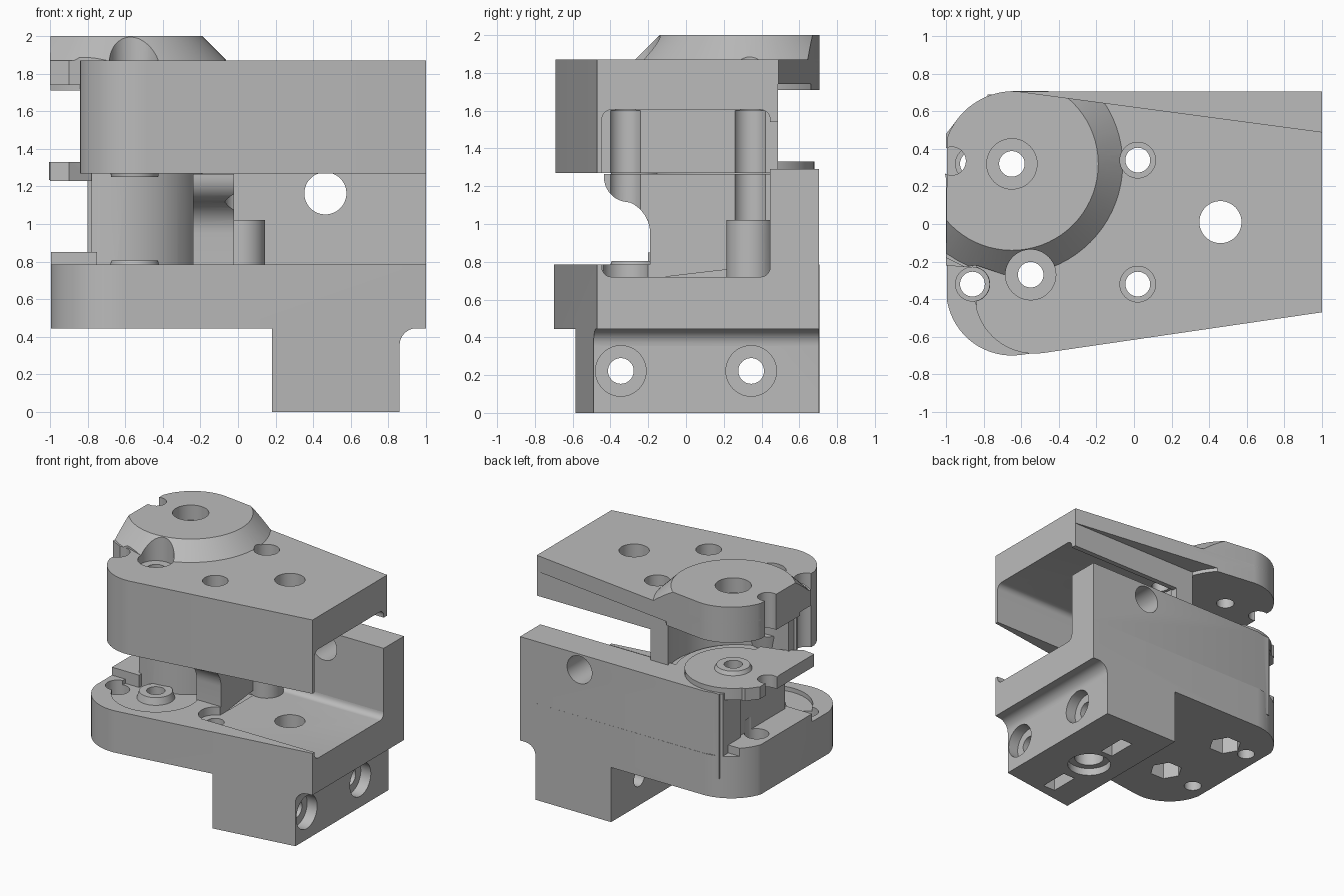
import bpy, bmesh, math
from math import cos, sin, radians

cube = bpy.data.objects.get("Cube")
if cube:
    bpy.data.objects.remove(cube)

grey = bpy.data.materials.new("plain grey")
grey.use_nodes = True
GREY = (0.5, 0.5, 0.5, 1)
grey.diffuse_color = GREY
grey.node_tree.nodes["Principled BSDF"].inputs["Base Color"].default_value = GREY


# Helpers
def arc(cx, cy, r, a0, a1, n=16):
    angles = [radians(a0 + (a1 - a0) * i / n) for i in range(n + 1)]
    return [(cx + r * cos(a), cy + r * sin(a)) for a in angles]


def prism(pts, lo, hi, axis="z", scale=1.0, centre=(0, 0)):
    """Extrude a 2D profile along an axis, optionally scaling the far end."""
    place = {"x": lambda u, v, w: (w, u, v),
             "y": lambda u, v, w: (u, w, v),
             "z": lambda u, v, w: (u, v, w)}[axis]
    cu, cv = centre
    bm = bmesh.new()
    near = [bm.verts.new(place(u, v, lo)) for u, v in pts]
    far = [bm.verts.new(place(cu + (u - cu) * scale, cv + (v - cv) * scale, hi)) for u, v in pts]
    bm.faces.new(near)
    bm.faces.new(far)
    for i in range(len(pts)):
        j = (i + 1) % len(pts)
        bm.faces.new((near[i], near[j], far[j], far[i]))
    bmesh.ops.recalc_face_normals(bm, faces=bm.faces)
    mesh = bpy.data.meshes.new("part")
    bm.to_mesh(mesh)
    bm.free()
    mesh.materials.append(grey)
    ob = bpy.data.objects.new("part", mesh)
    bpy.context.collection.objects.link(ob)
    return ob


def cyl(u, v, r, lo, hi, axis="z", n=48):
    return prism(arc(u, v, r, 0, 360 - 360 / n, n - 1), lo, hi, axis)


def box(x0, x1, y0, y1, z0, z1):
    return prism([(x0, y0), (x1, y0), (x1, y1), (x0, y1)], z0, z1)


def combine(ob, op, *others):
    for other in others:
        mod = ob.modifiers.new("bool", "BOOLEAN")
        mod.operation, mod.solver, mod.object = op, "EXACT", other
        bpy.context.view_layer.update()
        graph = bpy.context.evaluated_depsgraph_get()
        mesh = bpy.data.meshes.new_from_object(ob.evaluated_get(graph))
        ob.modifiers.clear()
        ob.data = mesh
        bpy.data.objects.remove(other)
    return ob


def cut(ob, *others):
    return combine(ob, "DIFFERENCE", *others)


def add(ob, *others):
    return combine(ob, "UNION", *others)


def rounded(u0, u1, v0, v1, r):
    return (arc(u0 + r, v0 + r, r, 180, 270, 6) + arc(u1 - r, v0 + r, r, 270, 360, 6)
            + arc(u1 - r, v1 - r, r, 0, 90, 6) + arc(u0 + r, v1 - r, r, 90, 180, 6))


def nub(u, v, z0, z1):
    """Tapered bearing ring around a bolt axis."""
    return prism(arc(u, v, 0.155, 0, 352.5, 47), z0, z1, scale=0.8, centre=(u, v))


FRONT = (-0.55, -0.27)    # front bolt axis
REAR = (-0.65, 0.32)      # rear bolt axis
PILLARS = [(0.02, 0.34), (0.02, -0.32)]
FRONT_ARC = arc(-0.65, -0.35, 0.35, 190, 278)
REAR_ARC = arc(-0.64, 0.33, 0.377, 92, 160)


def base_outline():
    return FRONT_ARC + [(1, -0.47), (1, 0.705)] + REAR_ARC


def cavity(x0=-0.02):
    return prism(rounded(-0.445, 0.445, 0.72, 1.605, 0.05), x0, 1.1, "x")


# Lower body: floor plate and mounting foot
lower = prism(base_outline(), 0.445, 0.785)
foot_profile = ([(0.18, 0), (0.86, 0)] + arc(0.95, 0.355, 0.09, 180, 90, 8)
                + [(0.95, 0.5), (0.18, 0.5)])
foot = prism(foot_profile, -0.8, 0.8, "y")
combine(foot, "INTERSECT", prism(base_outline(), -0.1, 0.6))
add(lower, foot)
cut(lower, cavity(), cyl(*FRONT, 0.33, 0.75, 0.9))
add(lower, nub(*FRONT, 0.7, 0.805))

# Lower body: rear wall, gear pedestal and dividing wall
add(lower, prism([(-0.8, 0.445), (1, 0.445), (1, 0.705), (-0.66, 0.705), (-0.8, 0.67)], 0.6, 1.29))
pedestal = cyl(-0.65, 0.28, 0.46, 0.6, 1.29)
combine(pedestal, "INTERSECT", box(-0.78, 0, -0.5, 0.69, 0.5, 1.4))
add(lower, pedestal)
wall = [(0.5, 0.65), (0.5, 1.265), (-0.435, 1.265)] + \
       arc(-0.3, 1.25, 0.135, 180, 255, 8) + arc(-0.37, 0.95, 0.18, 65, 0, 8) + [(-0.19, 0.65)]
add(lower, prism(wall, -0.24, -0.02, "x"))

# Lower body: bearing shelf and side lip on the right-hand end
shelf = prism([(-1, -0.22), (-0.9, -0.23), (-0.78, -0.15), (-0.6, -0.1), (-0.6, 0.6),
               (-0.93, 0.57), (-1, 0.48)], 1.23, 1.33)
add(shelf, cyl(*REAR, 0.36, 1.235, 1.33))
cut(shelf, cyl(-0.97, 0.335, 0.075, 1, 1.5))
add(lower, shelf, nub(*REAR, 1.3, 1.36))
lip = box(-1.1, -0.75, -0.2, 0.6, 0.7, 0.85)
combine(lip, "INTERSECT", prism(base_outline(), 0.6, 1))
add(lower, lip)

# Lower body: bolt holes, nut pockets and slots
for x, y in PILLARS:
    cut(lower, cyl(x, y, 0.125, 0.72, 1.02), cyl(x, y, 0.09, 1.0, 1.5), cyl(x, y, 0.066, 0.3, 1.0))
for (x, y) in (FRONT, REAR):
    cut(lower, cyl(x, y, 0.068, 0.3, 1.5), cyl(x, y, 0.125, 0.4, 0.58, n=6))
for y in (-0.32, 0.32):
    cut(lower, cyl(-0.86, y, 0.066, 0.3, 0.8), cyl(-0.86, y, 0.09, 0.65, 0.95))
cut(lower, cyl(0.46, 0.01, 0.112, -0.1, 0.8), cyl(0.46, 0.01, 0.165, -0.1, 0.06),
    cyl(0.465, 1.163, 0.112, 0.3, 0.9, "y"))
for y in (-0.345, 0.345):
    cut(lower, cyl(y, 0.222, 0.068, 0, 1.1, "x"), cyl(y, 0.222, 0.134, 0.77, 1.1, "x"),
        box(0.41, 0.52, y - 0.12, y + 0.12, -0.1, 0.33))
lower.name = "lower_housing"

# Upper body: main block and slanted top plate
block_front = arc(-0.53, -0.37, 0.32, 195, 278)
upper = prism(block_front + [(1, -0.47), (1, 0.487), (-0.85, 0.487)], 1.27, 1.87)


def plate_outline():
    return [(-1, -0.18), (-0.9, -0.23), (-0.84, -0.22), (-0.6, -0.3), (1, -0.3), (1, 0.49),
            (-0.62, 0.706)] + REAR_ARC


add(upper, prism(plate_outline(), 1.74, 1.87))

# Upper body: tapered boss
boss = prism(arc(*REAR, 0.6, 0, 355, 71), 1.86, 2.0, scale=0.46 / 0.6, centre=REAR)
combine(boss, "INTERSECT", prism(plate_outline(), 1.8, 2.1))
under = cyl(*REAR, 0.5, 1.71, 1.8)
combine(under, "INTERSECT", prism(plate_outline(), 1.6, 1.9))
cut(upper, cyl(*REAR, 0.5, 1.2, 1.72), box(-1.1, -0.82, -0.22, 0.6, 1.2, 1.72))
add(upper, under, boss, nub(*REAR, 1.73, 1.71))

# Upper body: gear cavity, open rear, holes and notches
cut(upper, cavity(), box(-0.02, 1.1, 0.4, 0.6, 1.2, 1.54))
add(upper, prism(arc(*FRONT, 0.125, 0, 352.5, 47), 1.25, 1.4, scale=1.2, centre=FRONT))
for x, y in PILLARS:
    cut(upper, cyl(x, y, 0.09, 1.2, 1.6), cyl(x, y, 0.066, 1.5, 2), cyl(x, y, 0.095, 1.75, 2))
cut(upper, cyl(0.46, 0.01, 0.112, 1.5, 2),
    cyl(*FRONT, 0.068, 1.1, 2.1), cyl(*FRONT, 0.134, 1.8, 2.1),
    cyl(*REAR, 0.068, 1.6, 2.1), cyl(*REAR, 0.134, 1.88, 2.1),
    cyl(-0.86, -0.32, 0.092, 1.1, 2.1), cyl(-0.97, 0.335, 0.075, 1.6, 2.1))
upper.name = "upper_housing"

# Smooth the curved walls while keeping edges crisp
for ob in (lower, upper):
    ob.data.name = ob.name
    bpy.ops.object.select_all(action="DESELECT")
    ob.select_set(True)
    bpy.context.view_layer.objects.active = ob
    bpy.ops.object.shade_smooth_by_angle(angle=radians(25))
